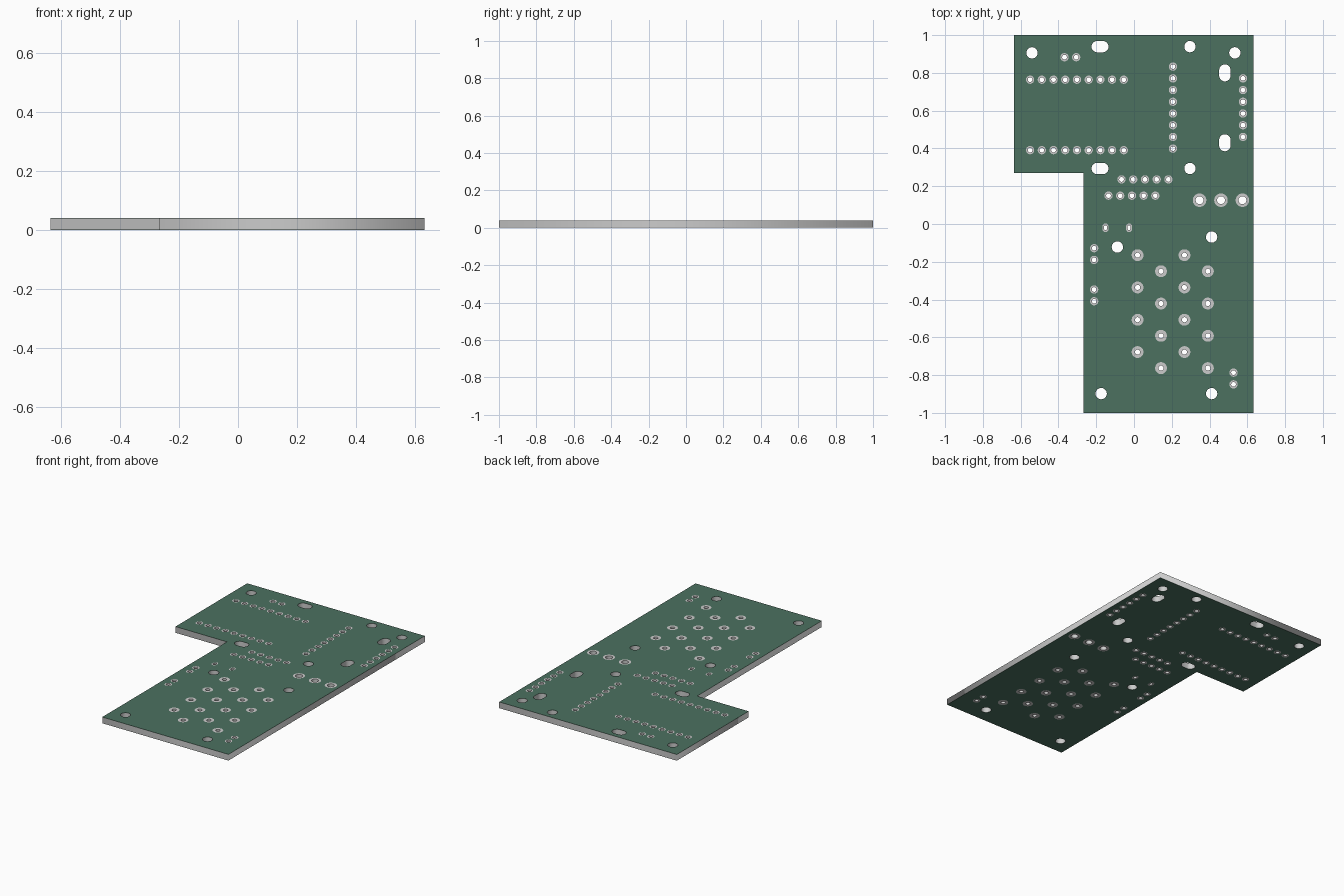
import bpy
from math import pi, sin, cos

if "Cube" in bpy.data.objects:
    bpy.data.objects.remove(bpy.data.objects["Cube"])

T, LAYER = 0.04, 0.001          # board thickness, coating thickness
OUTLINE = [(-0.635, 1), (-0.635, 0.27), (-0.268, 0.27), (-0.268, -1), (0.632, -1), (0.632, 1)]


def loop(x, y, w, h, n=24):
    """Rounded slot outline (a circle when w == h)."""
    r = min(w, h) / 2
    dx, dy = w / 2 - r, h / 2 - r
    pts = []
    for i in range(n):
        a = 2 * pi * (i + 0.5) / n
        sx, sy = (1 if cos(a) > 0 else -1), (1 if sin(a) > 0 else -1)
        pts.append((x + r * cos(a) + sx * dx, y + r * sin(a) + sy * dy))
    return pts


def slab(name, loops, z0, z1, mat=None):
    """Filled, extruded plate from outlines; inner outlines become holes."""
    cu = bpy.data.curves.new(name, 'CURVE')
    cu.dimensions, cu.fill_mode, cu.extrude = '2D', 'BOTH', (z1 - z0) / 2
    for pts in loops:
        sp = cu.splines.new('POLY')
        sp.points.add(len(pts) - 1)
        for p, (x, y) in zip(sp.points, pts):
            p.co = (x, y, 0, 1)
        sp.use_cyclic_u = True
    tmp = bpy.data.objects.new(name + "_curve", cu)
    bpy.context.collection.objects.link(tmp)
    dg = bpy.context.evaluated_depsgraph_get()
    me = bpy.data.meshes.new_from_object(tmp.evaluated_get(dg))
    bpy.data.objects.remove(tmp)
    ob = bpy.data.objects.new(name, me)
    bpy.context.collection.objects.link(ob)
    ob.location.z = (z0 + z1) / 2
    me.materials.clear()
    if mat:
        me.materials.append(mat)
    return ob


def material(name, rgb):
    m = bpy.data.materials.new(name)
    m.diffuse_color = (*rgb, 1)
    m.use_nodes = True
    m.node_tree.nodes["Principled BSDF"].inputs["Base Color"].default_value = m.diffuse_color
    return m


green = material("solder_mask_green", (0.072, 0.165, 0.117))

# Pads: (x, y, pad width, pad height, hole width, hole height)
pads = []


def row(x, y, n, dx, dy, d=0.044, hole=0.025):
    for i in range(n):
        pads.append((x + i * dx, y + i * dy, d, d, hole, hole))


P = 0.062
for y in (0.764, 0.391):                      # long module headers
    row(-0.55, y, 9, P, 0)
row(0.206, 0.833, 8, 0, -P)                   # vertical headers
row(0.577, 0.771, 6, 0, -P)
row(-0.066, 0.236, 5, P, 0)                   # centre headers
row(-0.135, 0.15, 5, P, 0)
row(-0.368, 0.883, 2, P, 0)                   # two-pin connectors
row(-0.211, -0.128, 2, 0, -P)
row(-0.211, -0.347, 2, 0, -P)
row(0.527, -0.787, 2, 0, -P)
row(0.347, 0.126, 3, 0.1135, 0, 0.072, 0.042)  # power switch
for x, y in ((0.019, -0.165), (0.267, -0.165), (0.143, -0.25), (0.391, -0.25)):
    row(x, y, 4, 0, -0.171, 0.063, 0.027)     # staggered button pins
for x in (-0.151, -0.026):                    # oval pads
    pads.append((x, -0.02, 0.032, 0.046, 0.017, 0.026))

# Bare mounting holes and slots
openings = [loop(x, y, 0.06, 0.06, 32) for x, y in (
    (-0.54, 0.906), (0.534, 0.906), (0.296, 0.939), (0.296, 0.294),
    (-0.088, -0.122), (0.411, -0.069), (-0.174, -0.898), (0.411, -0.898))]
openings += [loop(-0.18, y, 0.09, 0.06, 32) for y in (0.939, 0.294)]
openings += [loop(0.481, y, 0.06, 0.09, 32) for y in (0.8, 0.43)]

outer = [loop(x, y, w, h) for x, y, w, h, _, _ in pads]
inner = [loop(x, y, w, h) for x, y, _, _, w, h in pads]

# Board core, then mask and pads on each face
slab("board_core", [OUTLINE] + openings + inner, LAYER, T - LAYER)
for side, z in (("top", T - LAYER), ("bottom", 0)):
    slab(side + "_solder_mask", [OUTLINE] + openings + outer, z, z + LAYER, green)
    slab(side + "_pads", outer + inner, z, z + LAYER)
